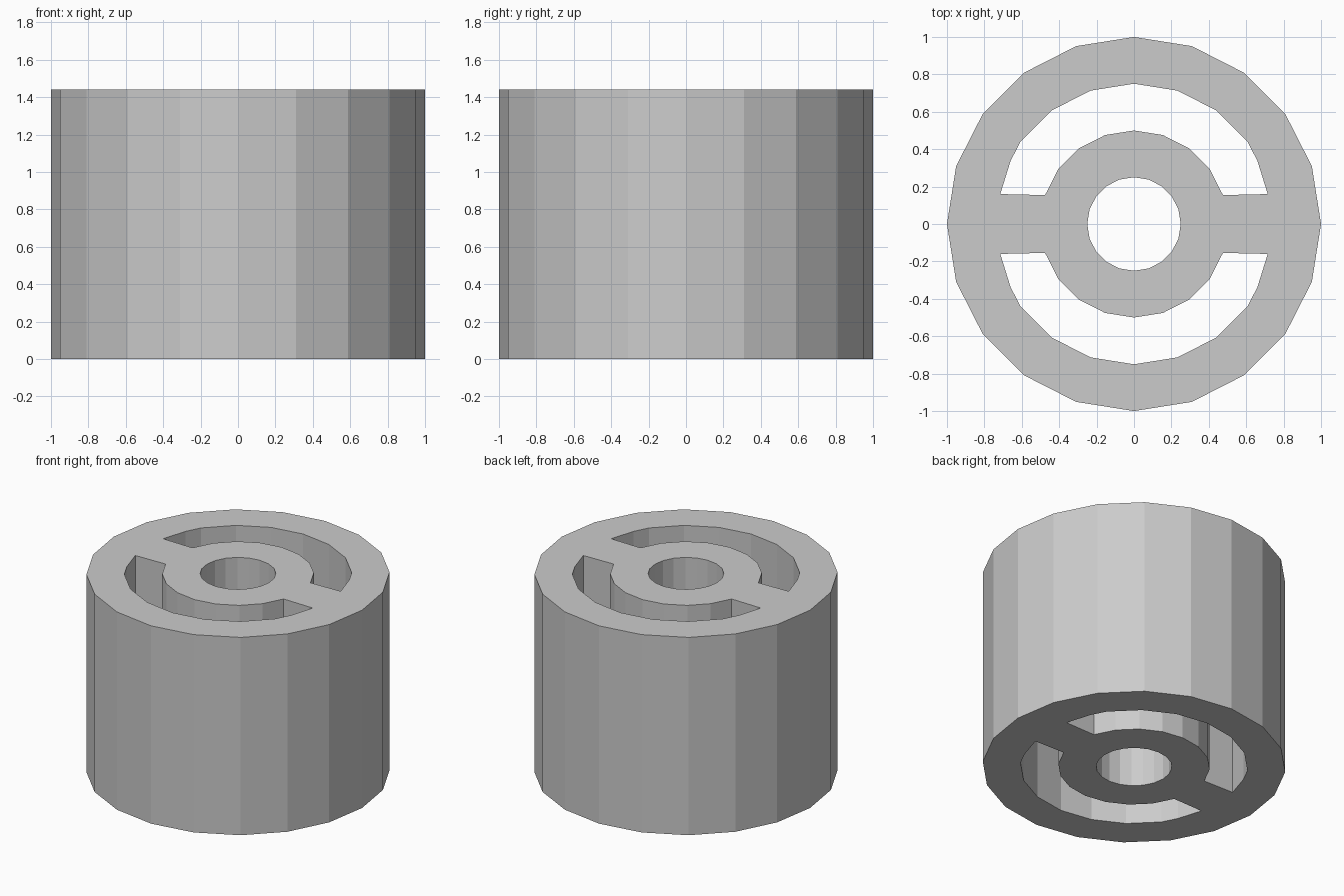
import bpy, bmesh
from math import sin, cos, radians

if "Cube" in bpy.data.objects:
    bpy.data.objects.remove(bpy.data.objects["Cube"])

HEIGHT = 1.44


def circle(radius, sides=20):
    return [(radius * cos(radians(360 * i / sides)),
             radius * sin(radians(360 * i / sides))) for i in range(sides)]


def arc(radius, start, end, step=18):
    return [(radius * cos(radians(a)), radius * sin(radians(a)))
            for a in range(start, end + 1, step)]


# Half-ring slot: outer arc, short flared ends, inner arc
upper_slot = ([(0.715, 0.16), (0.66, 0.337)] + arc(0.75, 36, 144)
              + [(-0.66, 0.337), (-0.715, 0.16)]
              + arc(0.5, 18, 162)[::-1])
lower_slot = [(x, -y) for x, y in upper_slot]

# Cross-section: rim outline, centre bore and the two mirrored slots
bm = bmesh.new()
for loop in (circle(1.0), circle(0.25), upper_slot, lower_slot):
    verts = [bm.verts.new((x, y, HEIGHT)) for x, y in loop]
    for i, v in enumerate(verts):
        bm.edges.new((verts[i - 1], v))
bmesh.ops.triangle_fill(bm, use_beauty=True, edges=bm.edges[:], normal=(0, 0, 1))
for f in bm.faces:
    f.normal_update()
    if f.normal.z < 0:
        f.normal_flip()

mesh = bpy.data.meshes.new("spoked_cylinder")
bm.to_mesh(mesh)
bm.free()
body = bpy.data.objects.new("spoked_cylinder", mesh)
bpy.context.collection.objects.link(body)

# Thicken the section down to the floor
solid = body.modifiers.new("height", 'SOLIDIFY')
solid.thickness = HEIGHT
solid.offset = -1
